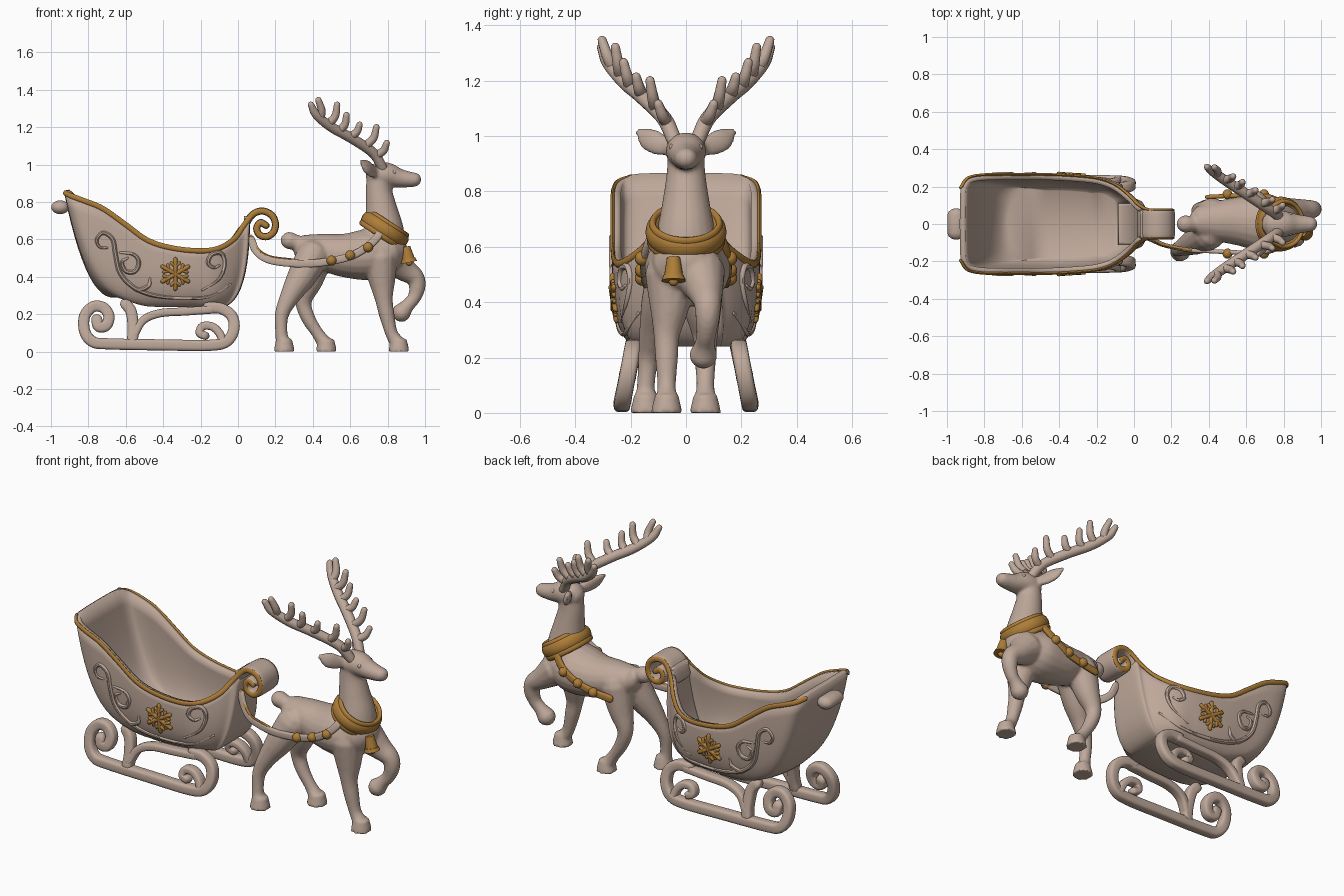
import bpy, bmesh
from math import sin, cos, pi, radians
from mathutils import Vector, Matrix
from mathutils.bvhtree import BVHTree

old = bpy.data.objects.get("Cube")
if old:
    bpy.data.objects.remove(old)


def material(name, rgb):
    m = bpy.data.materials.new(name)
    m.use_nodes = True
    m.diffuse_color = (*rgb, 1)
    m.node_tree.nodes["Principled BSDF"].inputs["Base Color"].default_value = (*rgb, 1)
    return m


CLAY = material("warm beige", (.52, .395, .325))
GOLD = material("antique gold", (.42, .205, .04))


def finish(ob, mat):
    ob.data.materials.append(mat)
    bpy.ops.object.select_all(action='DESELECT')
    bpy.context.view_layer.objects.active = ob
    ob.select_set(True)
    bpy.ops.object.shade_smooth_by_angle(angle=radians(45))
    return ob


def make(name, bm, mat):
    bmesh.ops.recalc_face_normals(bm, faces=bm.faces)
    mesh = bpy.data.meshes.new(name)
    bm.to_mesh(mesh)
    bm.free()
    ob = bpy.data.objects.new(name, mesh)
    bpy.context.collection.objects.link(ob)
    return finish(ob, mat)


def spline(pts, steps=5):
    """Smooth path through points of any dimension."""
    p = [Vector(q) for q in pts]
    if len(p) < 3:
        return p
    p = [p[0] * 2 - p[1]] + p + [p[-1] * 2 - p[-2]]
    out = []
    for a, b, c, d in zip(p, p[1:], p[2:], p[3:]):
        for k in range(steps):
            t = k / steps
            out.append((b * 2 + (c - a) * t + (a * 2 - b * 5 + c * 4 - d) * t**2
                        + (b * 3 - a - c * 3 + d) * t**3) / 2)
    return out + [p[-2]]


def tube(bm, pts, wide=1, power=1, sides=12, ref=(0, 1, 0)):
    """Round-ended tube along (x, y, z, radius); wide scales it along ref."""
    path = [(q.xyz, max(q[3], .003)) for q in spline(pts)]
    rows = [q[0] for q in path]
    tang = [(rows[min(i + 1, len(rows) - 1)] - rows[max(i - 1, 0)]).normalized()
            for i in range(len(rows))]
    rings = [(c, r, t) for (c, r), t in zip(path, tang)]
    c0, r0, t0 = rings[0]
    c1, r1, t1 = rings[-1]
    caps = [radians(a) for a in (30, 60, 80)]
    start = [(c0 - t0 * r0 * sin(a), r0 * cos(a), t0) for a in reversed(caps)]
    end = [(c1 + t1 * r1 * sin(a), r1 * cos(a), t1) for a in caps]
    loops = []
    for c, r, t in start + rings + end:
        u = Vector(ref)
        u = (u - t * u.dot(t)).normalized()
        v = t.cross(u)
        loop = []
        for k in range(sides):
            a = 2 * pi * (k + .5) / sides
            p, q = [(abs(f)**power) * (1 if f > 0 else -1) for f in (cos(a), sin(a))]
            loop.append(bm.verts.new(c + (u * p * wide + v * q) * r))
        loops.append(loop)
    for a, b in zip(loops, loops[1:]):
        for k in range(sides):
            n = (k + 1) % sides
            bm.faces.new((a[k], a[n], b[n], b[k]))
    bm.faces.new(loops[0][::-1])
    bm.faces.new(loops[-1])


def side(pts, s):
    return [(p[0], p[1] * s, *p[2:]) for p in pts]


def one_tube(name, mat, pts, **kw):
    bm = bmesh.new()
    tube(bm, pts, **kw)
    return make(name, bm, mat)


def clamp(v):
    return max(0, min(1, v))


# Sleigh hull: curved walls from the swept rim down to a boat-like floor
rim = [(-.932, 0, .86), (-.93, .12, .86), (-.924, .2, .855), (-.89, .245, .838),
       (-.82, .262, .812), (-.72, .265, .77), (-.6, .265, .685), (-.48, .265, .6),
       (-.35, .26, .56), (-.2, .245, .545), (-.1, .21, .56), (-.02, .15, .61),
       (.03, .1, .68), (.06, .08, .72), (.065, 0, .725)]
half = spline(rim, 4)
outline = half + [Vector((p.x, -p.y, p.z)) for p in half[-2:0:-1]]
hull = bmesh.new()
rows = []
for p in outline:
    dx = p.x + .43
    flare = .06 * clamp((p.x + .2) / .25) * max(-1, min(1, p.y / .08))
    stern = clamp((-dx - .15) / .35)**2
    ctrl = Vector((-.43 + dx * (.78 if dx < 0 else 1), p.y * 1.06 + flare, .28 + .03 * stern))
    base = Vector((-.37 + dx * (.5 if dx < 0 else .6) - .06 * stern * (1 - (p.y / .27)**2),
                   p.y * .7 + flare, .24 + .05 * stern))
    rows.append([hull.verts.new(p * (1 - t)**2 + ctrl * 2 * t * (1 - t) + base * t * t)
                 for t in [k / 12 for k in range(13)]])
for a, b in zip(rows, rows[1:] + rows[:1]):
    for k in range(12):
        hull.faces.new((a[k], b[k], b[k + 1], a[k + 1]))
keel = [r[-1] for r in rows]
last = len(half) - 1
hull.faces.new((keel[0], keel[1], keel[-1]))
hull.faces.new((keel[last - 1], keel[last], keel[last + 1]))
for i in range(1, last - 1):
    hull.faces.new((keel[i], keel[i + 1], keel[-i - 1], keel[-i]))
bmesh.ops.recalc_face_normals(hull, faces=hull.faces)
tree = BVHTree.FromBMesh(hull)
body = make("sleigh_body", hull, CLAY)
shell = body.modifiers.new("wall", 'SOLIDIFY')
shell.thickness = .03
shell.offset = -1


def wall(x, z):
    hit = tree.ray_cast(Vector((x, -1, z)), Vector((0, 1, 0)))[0]
    return abs(hit.y) if hit else .2


# Rolled prow and rear handle
curl = [(.08, .735), (.13, .752), (.18, .73), (.2, .685), (.19, .64), (.155, .615),
        (.115, .625), (.1, .66), (.12, .69), (.15, .675)]
prow = [(.035, .64), (.048, .69)] + curl
one_tube("prow_scroll", CLAY, [(x, 0, z, .019) for x, z in prow],
         wide=4.1, power=.4, sides=20)
one_tube("rear_handle", CLAY, [(-.95, -.047, .772, .037), (-.95, .047, .772, .037)],
         wide=1.32, sides=16, ref=(1, 0, 0))

# Runner paths in side elevation
rail = [(-.755, .17), (-.745, .135), (-.705, .14), (-.69, .19), (-.72, .235), (-.775, .24),
        (-.82, .19), (-.82, .11), (-.78, .055), (-.7, .042), (-.4, .036), (-.15, .034),
        (-.06, .055), (-.022, .12), (-.033, .19), (-.09, .23), (-.16, .235)]
strut = [(-.6, .255), (-.57, .21), (-.56, .12), (-.565, .06)]
arch = [(-.56, .08), (-.51, .165), (-.42, .205), (-.28, .215), (-.14, .225)]
hook = [(-.08, .05), (-.1, .1), (-.14, .135), (-.19, .135), (-.205, .1), (-.175, .085)]
# Raised scrollwork on the hull
vines = [[(-.7, .555), (-.74, .56), (-.755, .6), (-.72, .635), (-.67, .6), (-.655, .52),
          (-.63, .42), (-.56, .345), (-.45, .3), (-.3, .285), (-.15, .295), (-.04, .36)],
         [(-.59, .5), (-.62, .48), (-.6, .43), (-.55, .43), (-.53, .48), (-.56, .52), (-.63, .53)],
         [(-.59, .38), (-.54, .33), (-.48, .35), (-.47, .39)],
         [(-.1, .46), (-.13, .45), (-.16, .475), (-.14, .52), (-.09, .525),
          (-.07, .47), (-.1, .39), (-.19, .33)]]

for s, tag in ((1, "back"), (-1, "front")):
    bm = bmesh.new()
    for path, r in ((rail, .03), (strut, .03), (arch, .022), (hook, .022)):
        tube(bm, [(x, s * (.238 - z * .2), z, r) for x, z in path],
             wide=.03 / r, power=.55, sides=16)
    make(tag + "_runner", bm, CLAY)

    bm = bmesh.new()
    for path in vines:
        n = len(path) - 1
        tube(bm, [(x, s * wall(x, z), z, .006 + .007 * sin(pi * i / n))
                  for i, (x, z) in enumerate(path)], sides=8)
    make(tag + "_scrollwork", bm, CLAY)

    # Flat gold trim just under the outer edge of the rim
    trim = [(x, y, z - .006, .014) for x, y, z in rim[2:-2]]
    trim += [(x, .075, z, .016) for x, z in curl]
    one_tube(tag + "_rim_trim", GOLD, side(trim, s), wide=.55, sides=10)

    # Six-armed snowflake
    bm = bmesh.new()
    cx, cz = -.335, .415

    def spot(a, d, origin=(cx, cz)):
        return origin[0] + cos(a) * d, origin[1] + sin(a) * d

    def bar(a, b, r):
        tube(bm, [(x, s * (wall(x, z) + .004), z, r) for x, z in (a, b)], sides=8)

    for k in range(6):
        a = pi / 6 + k * pi / 3
        bar((cx, cz), spot(a, .078), .012)
        for turn in (-.85, .85):
            root = spot(a, .04)
            bar(root, spot(a + turn, .028, root), .009)
    make(tag + "_snowflake", bm, GOLD)

# Reindeer: overlapping limbs fused into one soft body
deer = bmesh.new()
tube(deer, [(.375, .015, .548, .08), (.45, .015, .535, .097), (.57, .015, .515, .118),
            (.7, .005, .52, .138), (.79, 0, .54, .115)], wide=1.13, sides=20)
tube(deer, [(.78, 0, .57, .12), (.78, 0, .66, .105), (.767, 0, .76, .086),
            (.753, 0, .86, .071), (.755, 0, .935, .066)], sides=20)
tube(deer, [(.75, 0, .945, .068), (.8, 0, .945, .066), (.86, 0, .928, .052),
            (.92, 0, .92, .042), (.942, 0, .92, .039)], wide=1.08, sides=16)
tube(deer, [(.39, 0, .545, .05), (.32, 0, .58, .042), (.275, 0, .594, .048)])
legs = [
    [(.4, -.05, .51, .09), (.34, -.085, .4, .078), (.28, -.115, .3, .055),
     (.235, -.135, .2, .038), (.232, -.145, .1, .033), (.24, -.145, .05, .04)],
    [(.42, .05, .51, .09), (.385, .06, .38, .07), (.35, .07, .27, .045),
     (.375, .07, .18, .038), (.425, .07, .1, .033), (.46, .07, .05, .04)],
    [(.76, -.055, .5, .095), (.77, -.06, .38, .072), (.78, -.07, .28, .048),
     (.795, -.07, .2, .042), (.82, -.07, .1, .034), (.85, -.07, .05, .04)],
    [(.82, .05, .5, .095), (.89, .07, .44, .066), (.948, .078, .395, .05),
     (.958, .078, .34, .044), (.94, .073, .285, .036), (.908, .068, .248, .037),
     (.875, .063, .21, .052)]]
for leg in legs:
    tube(deer, leg, sides=14)
for x, y in ((.247, -.145), (.472, .07), (.86, -.07)):
    bmesh.ops.create_cone(deer, cap_ends=True, segments=20, radius1=.058, radius2=.042,
                          depth=.068, matrix=Matrix.Translation((x, y, .034)))
for s in (1, -1):
    tube(deer, side([(.745, .05, .958, .026), (.715, .09, .968, .04),
                     (.685, .135, .99, .042), (.658, .172, 1.016, .015)], s),
         wide=.5, ref=(1, 0, 0))
deer_ob = make("reindeer_body", deer, CLAY)
fuse = deer_ob.modifiers.new("fuse", 'REMESH')
fuse.mode = 'VOXEL'
fuse.voxel_size = .009
fuse.use_smooth_shade = True
soft = deer_ob.modifiers.new("soften", 'SMOOTH')
soft.factor = .5
soft.iterations = 5

# Antlers, eyes and harness
tines = [((.74, .07, 1.05), (.795, .1, 1.115)), ((.68, .11, 1.1), (.74, .13, 1.2)),
         ((.6, .16, 1.15), (.65, .18, 1.213)), ((.54, .2, 1.18), (.58, .225, 1.265)),
         ((.48, .235, 1.215), (.53, .255, 1.32)), ((.44, .265, 1.25), (.43, .303, 1.345))]
strap = [(.3, .14, .472), (.4, .145, .472), (.5, .15, .485), (.6, .153, .51),
         (.69, .153, .56), (.75, .135, .62), (.76, .11, .66)]
lead = [(.07, .07, .6), (.1, .085, .535), (.17, .115, .49)]
for s, tag in ((1, "back"), (-1, "front")):
    bm = bmesh.new()
    tube(bm, side([(.775, .04, .98, .027), (.72, .08, 1.065, .028), (.6, .16, 1.145, .028),
                   (.5, .225, 1.2, .027), (.42, .28, 1.265, .024), (.39, .305, 1.32, .017)], s))
    for a, b in tines:
        a, b = Vector(a), Vector(b)
        mid = (a + b) / 2 + (b - a).length * Vector((.12, 0, -.08))
        tube(bm, side([(*a, .023), (*mid, .021), (*b, .017)], s), sides=10)
    make(tag + "_antler", bm, CLAY)

    bm = bmesh.new()
    bmesh.ops.create_uvsphere(bm, u_segments=12, v_segments=8, radius=.012,
                              matrix=Matrix.Translation((.835, s * .05, .96)))
    make(tag + "_eye", bm, CLAY)

    path = strap[1:] if s > 0 else lead + strap
    one_tube(tag + "_strap", GOLD if s > 0 else CLAY,
             side([(*p, .021) for p in path], s), wide=.55, power=.6)

    bm = bmesh.new()
    for x, z in ((.5, .487), (.6, .515), (.695, .558)):
        bmesh.ops.create_uvsphere(bm, u_segments=16, v_segments=10, radius=.027,
                                  matrix=Matrix.Translation((x, s * .158, z)))
    make(tag + "_harness_beads", bm, GOLD)
one_tube("lead_edge", GOLD, [(x, -y, z + .018, .008) for x, y, z in lead + strap[:1]], sides=8)

# Collar band with raised edges
lean = radians(33)
for part, shift, major, minor in (("band", 0, .114, .027), ("upper_edge", .034, .116, .012),
                                  ("lower_edge", -.034, .124, .012)):
    bpy.ops.mesh.primitive_torus_add(
        location=(.785 + shift * sin(lean), 0, .653 + shift * cos(lean)), rotation=(0, lean, 0),
        major_radius=major, minor_radius=minor, major_segments=40, minor_segments=12)
    ring = bpy.context.object
    ring.name = "collar_" + part
    ring.scale = (1, 1.04, 1.5)
    finish(ring, GOLD)

# Bell hanging from the collar
bm = bmesh.new()
hang = Matrix.Translation((.905, -.045, .522)) @ Matrix.Rotation(radians(-12), 4, 'Y')
bmesh.ops.create_cone(bm, cap_ends=True, segments=20, radius1=.036, radius2=.024,
                      depth=.08, matrix=hang)
bmesh.ops.create_cone(bm, cap_ends=True, segments=20, radius1=.044, radius2=.037,
                      depth=.02, matrix=hang @ Matrix.Translation((0, 0, -.036)))
bmesh.ops.create_uvsphere(bm, u_segments=12, v_segments=8, radius=.018,
                          matrix=hang @ Matrix.Translation((0, 0, -.047)))
make("collar_bell", bm, GOLD)
